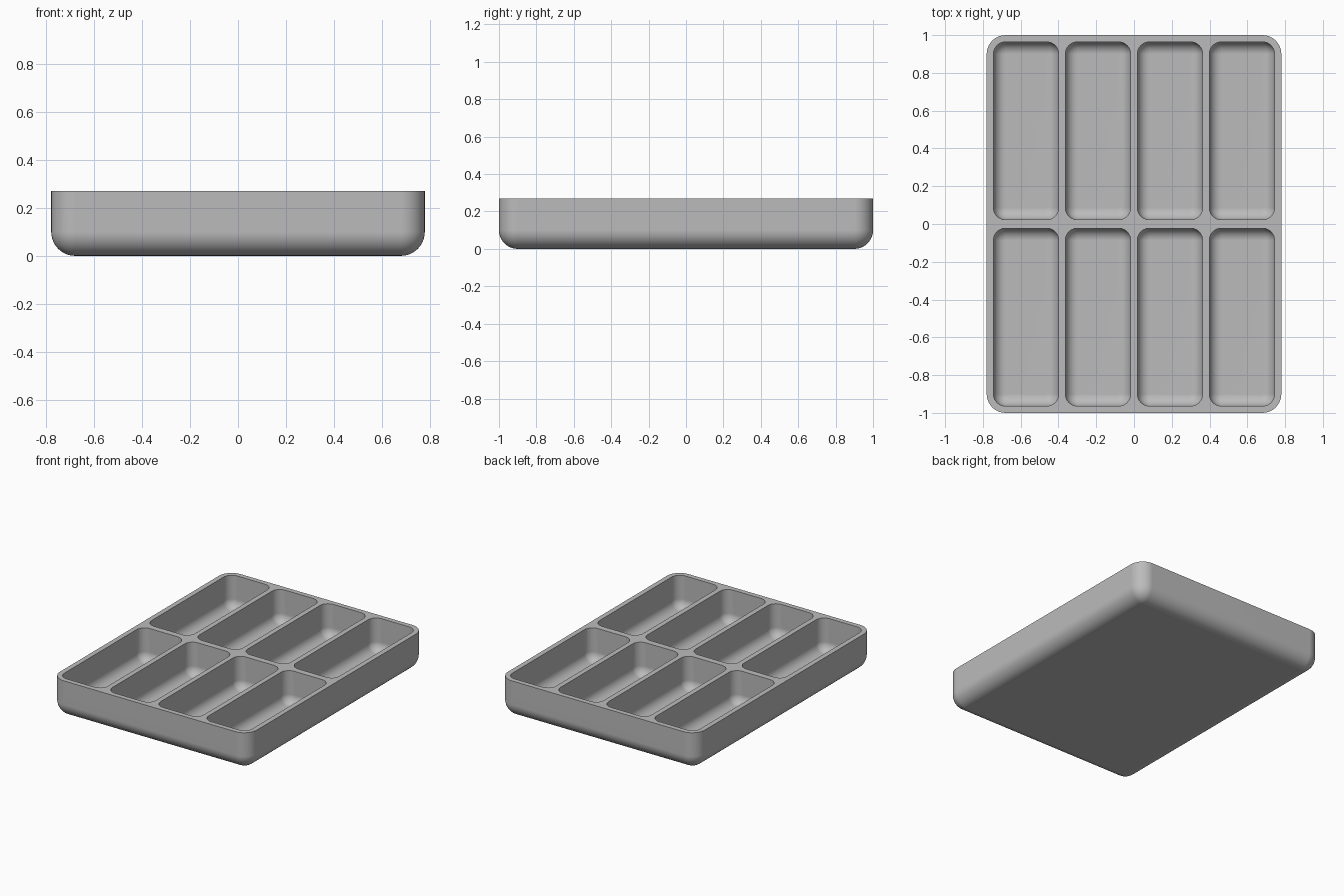
import bpy, bmesh, math

if "Cube" in bpy.data.objects:
    bpy.data.objects.remove(bpy.data.objects["Cube"], do_unlink=True)

WIDTH, LENGTH, HEIGHT = 1.56, 2.0, 0.27
RADIUS, WALL, MIDDLE = 0.1, 0.036, 0.045
COLUMNS, STEPS = 4, 10

grey = bpy.data.materials.new("plain grey")
grey.use_nodes = True
color = (0.5, 0.5, 0.5, 1)
grey.diffuse_color = color
grey.node_tree.nodes["Principled BSDF"].inputs["Base Color"].default_value = color


def ring(bm, cx, cy, w, l, r, z):
    """Rounded rectangle of vertices at height z."""
    verts = []
    for i, (sx, sy) in enumerate(((1, 1), (-1, 1), (-1, -1), (1, -1))):
        for k in range(STEPS + 1):
            a = (i + k / STEPS) * math.pi / 2
            verts.append(bm.verts.new((cx + sx * (w / 2 - r) + r * math.cos(a),
                                       cy + sy * (l / 2 - r) + r * math.sin(a), z)))
    return verts


def bowl(bm, cx, cy, w, l, r, base):
    """Open box with rounded corners and a filleted floor; returns its rim edges."""
    rings = [ring(bm, cx, cy, w, l, r, HEIGHT)]
    for k in range(STEPS + 1):
        a = k / STEPS * math.pi / 2
        inset = r * (1 - math.cos(a))
        rings.append(ring(bm, cx, cy, w - 2 * inset, l - 2 * inset,
                          max(r - inset, 0), base + r * (1 - math.sin(a))))
    n = len(rings[0])
    for upper, lower in zip(rings, rings[1:]):
        for i in range(n):
            j = (i + 1) % n
            bm.faces.new((upper[i], lower[i], lower[j], upper[j]))
    bm.faces.new(rings[-1])
    return [bm.edges.get((rings[0][i], rings[0][(i + 1) % n])) for i in range(n)]


# Outer shell
bm = bmesh.new()
rims = bowl(bm, 0, 0, WIDTH, LENGTH, RADIUS, 0)

# Two rows of compartments
cell_w = (WIDTH - (COLUMNS + 1) * WALL) / COLUMNS
cell_l = LENGTH / 2 - WALL - MIDDLE / 2
for col in range(COLUMNS):
    x = (col - (COLUMNS - 1) / 2) * (cell_w + WALL)
    for side in (-1, 1):
        y = side * (MIDDLE + cell_l) / 2
        rims += bowl(bm, x, y, cell_w, cell_l, RADIUS - WALL, WALL)

# Flat top joining the shell and the compartments
bmesh.ops.triangle_fill(bm, edges=rims, use_beauty=True, normal=(0, 0, 1))
bmesh.ops.remove_doubles(bm, verts=bm.verts[:], dist=1e-5)
bmesh.ops.recalc_face_normals(bm, faces=bm.faces[:])

mesh = bpy.data.meshes.new("divided_tray")
bm.to_mesh(mesh)
bm.free()
mesh.materials.append(grey)
tray = bpy.data.objects.new("divided_tray", mesh)
bpy.context.collection.objects.link(tray)

# Smooth fillets, crisp rim edges, flat floors
bpy.ops.object.select_all(action="DESELECT")
tray.select_set(True)
bpy.context.view_layer.objects.active = tray
bpy.ops.object.shade_smooth_by_angle(angle=math.radians(40))
normals = tray.modifiers.new("flat floors", "WEIGHTED_NORMAL")
normals.keep_sharp = True
